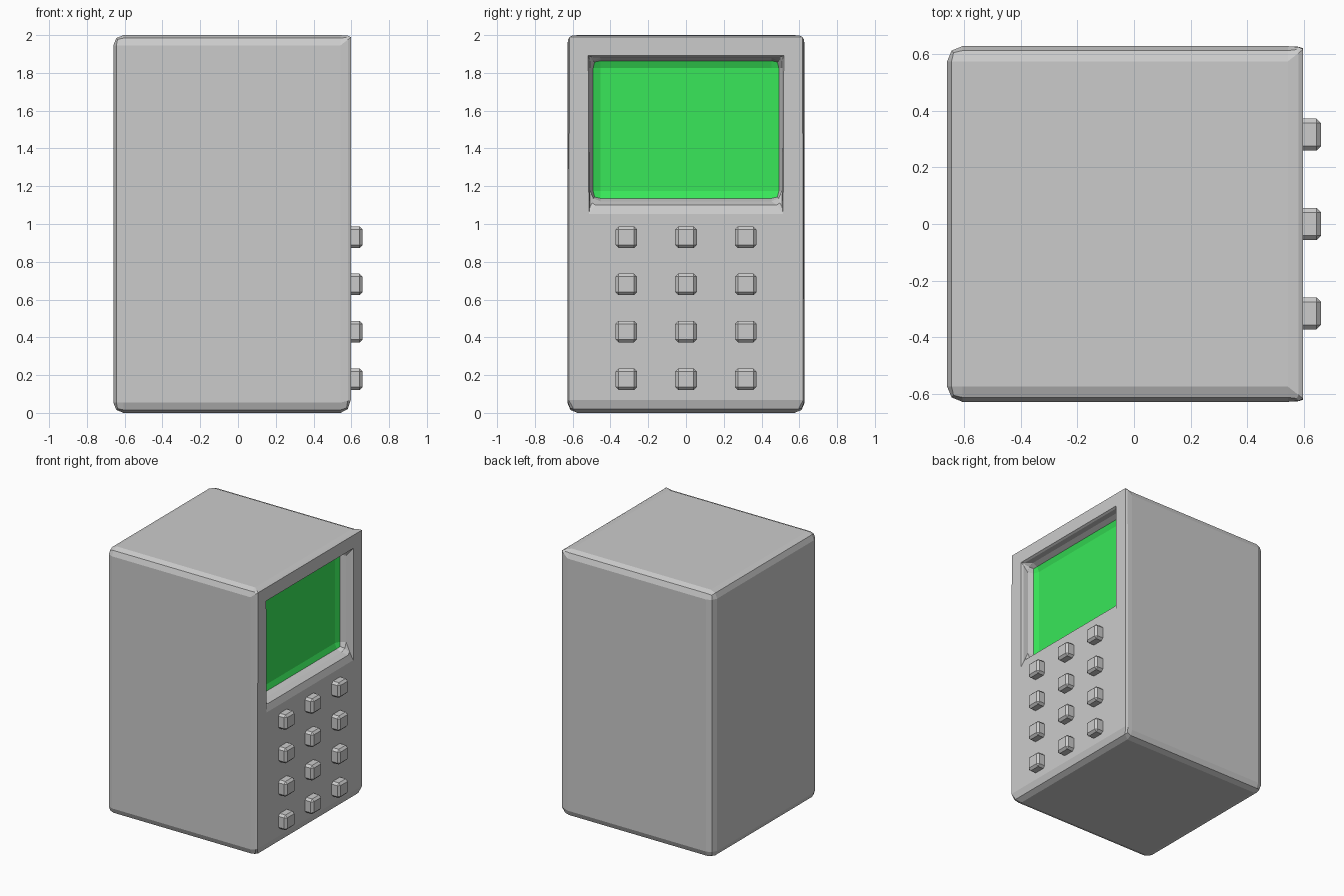
import bpy, bmesh, math
from mathutils import Vector

if "Cube" in bpy.data.objects:
    bpy.data.objects.remove(bpy.data.objects["Cube"])

X0, X1, HALF, H = -0.66, 0.597, 0.628, 2.0   # casing extents
SCREEN_Y, SCREEN_Z0, SCREEN_Z1, DEPTH = 0.507, 1.12, 1.88, 0.11


def make_object(name, bm, bevel, segments):
    mesh = bpy.data.meshes.new(name)
    bmesh.ops.recalc_face_normals(bm, faces=bm.faces)
    bm.to_mesh(mesh)
    bm.free()
    obj = bpy.data.objects.new(name, mesh)
    bpy.context.collection.objects.link(obj)
    mod = obj.modifiers.new("edge_bevel", 'BEVEL')
    mod.width = bevel
    mod.segments = segments
    mod.limit_method = 'ANGLE'
    mod.angle_limit = math.radians(30)
    return obj


def box(lo, hi):
    bm = bmesh.new()
    bmesh.ops.create_cube(bm, size=1)
    lo, hi = Vector(lo), Vector(hi)
    for v in bm.verts:
        v.co = Vector([lo[i] if v.co[i] < 0 else hi[i] for i in range(3)])
    bm.normal_update()
    return bm


# Casing with a recessed green screen on the +x face
bm = box((X0, -HALF, 0), (X1, HALF, H))
face = max(bm.faces, key=lambda f: f.calc_center_median().x)
bmesh.ops.inset_region(bm, faces=[face], thickness=0.1)
for v in face.verts:
    v.co.y = math.copysign(SCREEN_Y, v.co.y)
    v.co.z = SCREEN_Z1 if v.co.z > H / 2 else SCREEN_Z0
screen = bmesh.ops.extrude_discrete_faces(bm, faces=[face])["faces"][0]
for v in screen.verts:
    v.co.x -= DEPTH
screen.material_index = 1
casing = make_object("casing_with_screen", bm, 0.054, 2)

grey = bpy.data.materials.new("casing_grey")
grey.diffuse_color = (0.8, 0.8, 0.8, 1)
grey.use_nodes = True
grey.node_tree.nodes["Principled BSDF"].inputs["Base Color"].default_value = grey.diffuse_color
green = bpy.data.materials.new("screen_green")
green.diffuse_color = (0.04, 0.8, 0.1, 1)
green.use_nodes = True
green.node_tree.nodes["Principled BSDF"].inputs["Base Color"].default_value = green.diffuse_color
casing.data.materials.append(grey)
casing.data.materials.append(green)

# Keypad: three columns by four rows of chamfered keys
K = 0.057
for row, z in enumerate((0.93, 0.68, 0.43, 0.178)):
    for col, y in enumerate((-0.316, 0.0, 0.316)):
        bm = box((X1 - 0.05, y - K, z - K), (0.66, y + K, z + K))
        make_object(f"key_{row + 1}_{col + 1}", bm, 0.016, 1)
